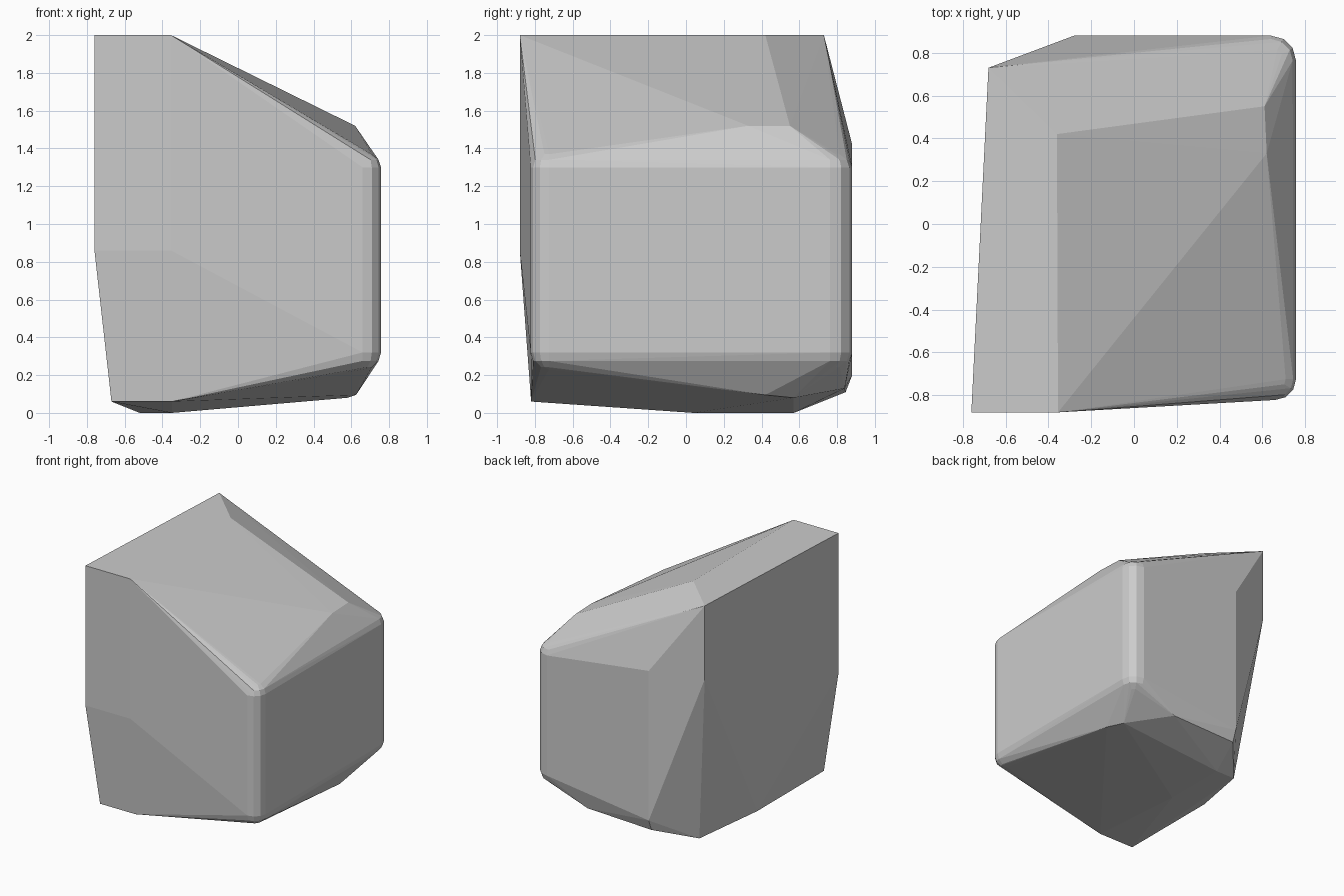
import bpy, bmesh, math
from math import sin, cos, radians

if "Cube" in bpy.data.objects:
    bpy.data.objects.remove(bpy.data.objects["Cube"])

points = []


def add(*pts):
    points.extend(pts)


def round_corner(cx, cy, cz, rxy, rz, sy, sz):
    """Rounded right-hand corner: an octant of a squashed ball."""
    for e in (0, 30, 60, 90):
        for a in (0, 30, 60, 90):
            add((cx + rxy * cos(radians(e)) * cos(radians(a)),
                 cy + sy * rxy * cos(radians(e)) * sin(radians(a)),
                 cz + sz * rz * sin(radians(e))))


# flat top and the upright left side
add((-0.76, -0.88, 2), (-0.355, -0.88, 2), (-0.36, 0.42, 2), (-0.68, 0.73, 2))
add((-0.76, -0.88, 0.86), (-0.355, -0.88, 0.86), (-0.68, 0.73, 1.4))
# underside facets
add((-0.67, -0.82, 0.06), (-0.35, -0.82, 0.06), (-0.67, 0.04, 0.06))
add((-0.52, 0.57, 0), (-0.35, 0.57, 0), (-0.35, 0.04, 0))
add((0.58, 0.57, 0.08), (0.625, 0.42, 0.095), (0.3, 0.84, 0.13))
# back face
add((-0.28, 0.88, 1.42), (-0.28, 0.88, 0.2), (-0.28, 0.845, 0.11))
# ridge on the sloping top
add((0.62, 0.33, 1.52), (0.61, 0.55, 1.52))
# four rounded corners on the right side
for sz, cz, rz in ((1, 1.3, 0.08), (-1, 0.32, 0.09)):
    round_corner(0.66, -0.725, cz, 0.097, rz, -1, sz)
    round_corner(0.64, 0.763, cz, 0.117, rz, 1, sz)

bm = bmesh.new()
for p in points:
    bm.verts.new(p)
res = bmesh.ops.convex_hull(bm, input=bm.verts[:])
loose = [v for v in bm.verts if not v.link_faces]
bmesh.ops.delete(bm, geom=loose, context='VERTS')
bmesh.ops.dissolve_limit(bm, angle_limit=radians(0.6), verts=bm.verts[:], edges=bm.edges[:])
bmesh.ops.recalc_face_normals(bm, faces=bm.faces[:])
mesh = bpy.data.meshes.new("faceted_block")
bm.to_mesh(mesh)
bm.free()

block = bpy.data.objects.new("faceted_block", mesh)
bpy.context.collection.objects.link(block)
